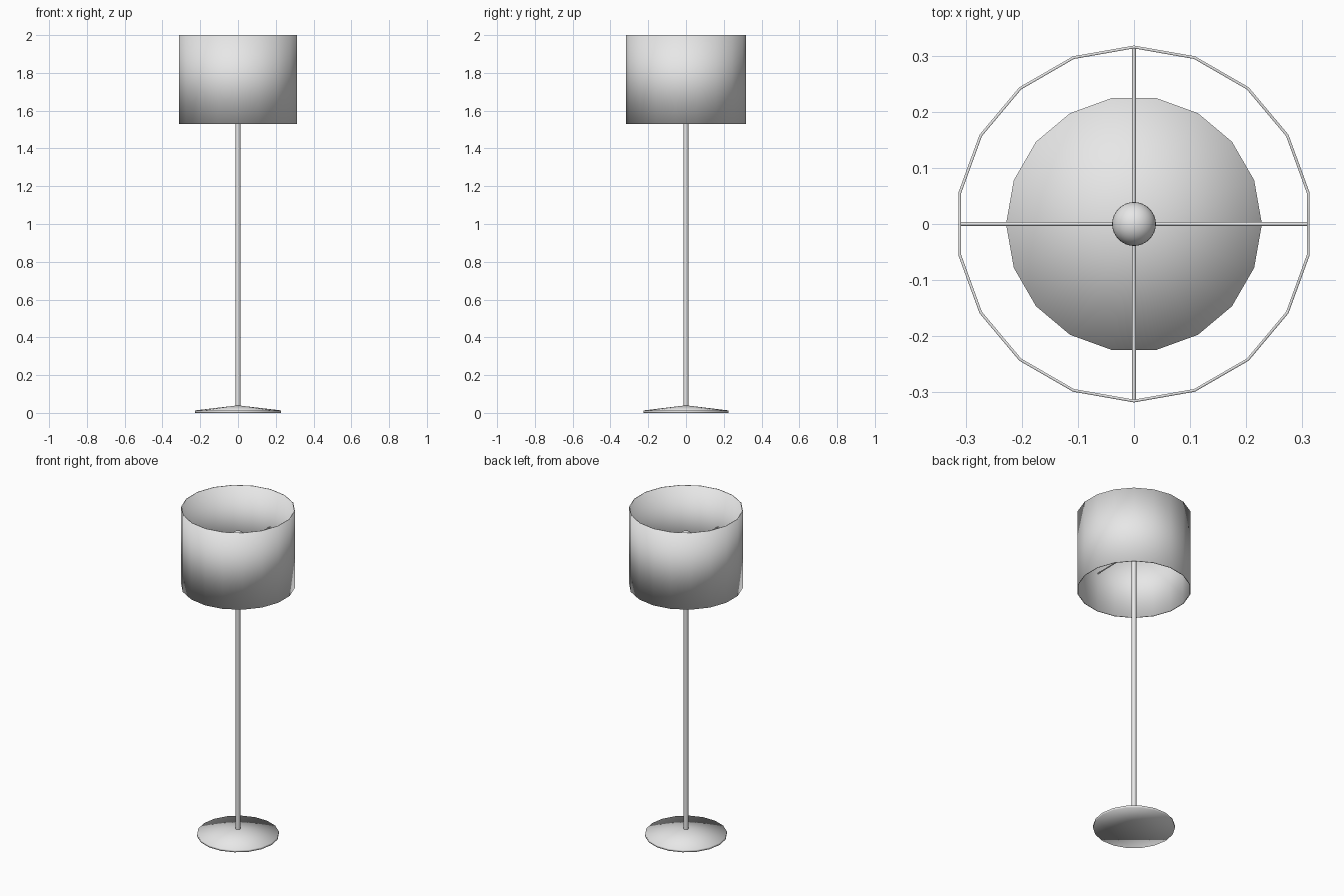
import bpy
import bmesh
from math import cos, sin, pi
from mathutils import Vector

cube = bpy.data.objects.get("Cube")
if cube:
    bpy.data.objects.remove(cube, do_unlink=True)

grey = bpy.data.materials.new("light_grey")
grey.use_nodes = True
grey.diffuse_color = (0.8, 0.8, 0.8, 1)
grey.node_tree.nodes["Principled BSDF"].inputs["Base Color"].default_value = (0.8, 0.8, 0.8, 1)


def finish(bm, name):
    """Turn a bmesh into a smooth shaded object."""
    bmesh.ops.recalc_face_normals(bm, faces=bm.faces)
    for face in bm.faces:
        face.smooth = True
    mesh = bpy.data.meshes.new(name)
    bm.to_mesh(mesh)
    bm.free()
    mesh.materials.append(grey)
    obj = bpy.data.objects.new(name, mesh)
    bpy.context.collection.objects.link(obj)
    return obj


def lathe(name, profile, sides, start=0.0, closed=False):
    """Revolve (radius, height) points; zero radius makes one apex."""
    bm = bmesh.new()
    rings = []
    for r, z in profile:
        if r == 0:
            rings.append([bm.verts.new((0, 0, z))] * sides)
        else:
            angles = [start + 2 * pi * i / sides for i in range(sides)]
            rings.append([bm.verts.new((r * cos(a), r * sin(a), z)) for a in angles])
    pairs = list(zip(rings, rings[1:]))
    if closed:
        pairs.append((rings[-1], rings[0]))
    for low, high in pairs:
        for i in range(sides):
            j = (i + 1) % sides
            corners = dict.fromkeys((low[i], low[j], high[j], high[i]))
            bm.faces.new(list(corners))
    return finish(bm, name)


def rod(name, start, end, radius, sides=8):
    """Straight capped cylinder between two points."""
    start, end = Vector(start), Vector(end)
    axis = end - start
    bm = bmesh.new()
    bmesh.ops.create_cone(bm, cap_ends=True, segments=sides, radius1=radius,
                          radius2=radius, depth=axis.length)
    obj = finish(bm, name)
    obj.rotation_mode = 'QUATERNION'
    obj.rotation_quaternion = axis.to_track_quat('Z', 'Y')
    obj.location = (start + end) / 2
    obj.select_set(True)
    bpy.context.view_layer.objects.active = obj
    bpy.ops.object.shade_smooth_by_angle(angle=pi / 3)
    obj.select_set(False)
    return obj


# Shallow conical foot, hollow underneath
lathe("base", [(0, 0.03), (0.228, 0), (0.228, 0.013), (0, 0.04)], 18)

# Pole
rod("pole", (0, 0, 0.033), (0, 0, 1.8), 0.013, 12)

# Open drum shade with thin walls
lathe("shade", [(0.318, 1.53), (0.318, 2), (0.313, 2), (0.313, 1.53)],
      18, start=pi / 2, closed=True)

# Four arms holding the shade
for side, angle in (("left", 0), ("back", pi / 2), ("right", pi), ("front", -pi / 2)):
    reach = 0.315 if side in ("front", "back") else 0.311
    rod(side + "_arm", (0, 0, 1.775),
        (reach * cos(angle), reach * sin(angle), 1.77), 0.0035)

# Bulb
bulb = bmesh.new()
bmesh.ops.create_uvsphere(bulb, u_segments=32, v_segments=16, radius=0.039)
bmesh.ops.translate(bulb, verts=bulb.verts, vec=(0, 0, 1.825))
finish(bulb, "bulb")
